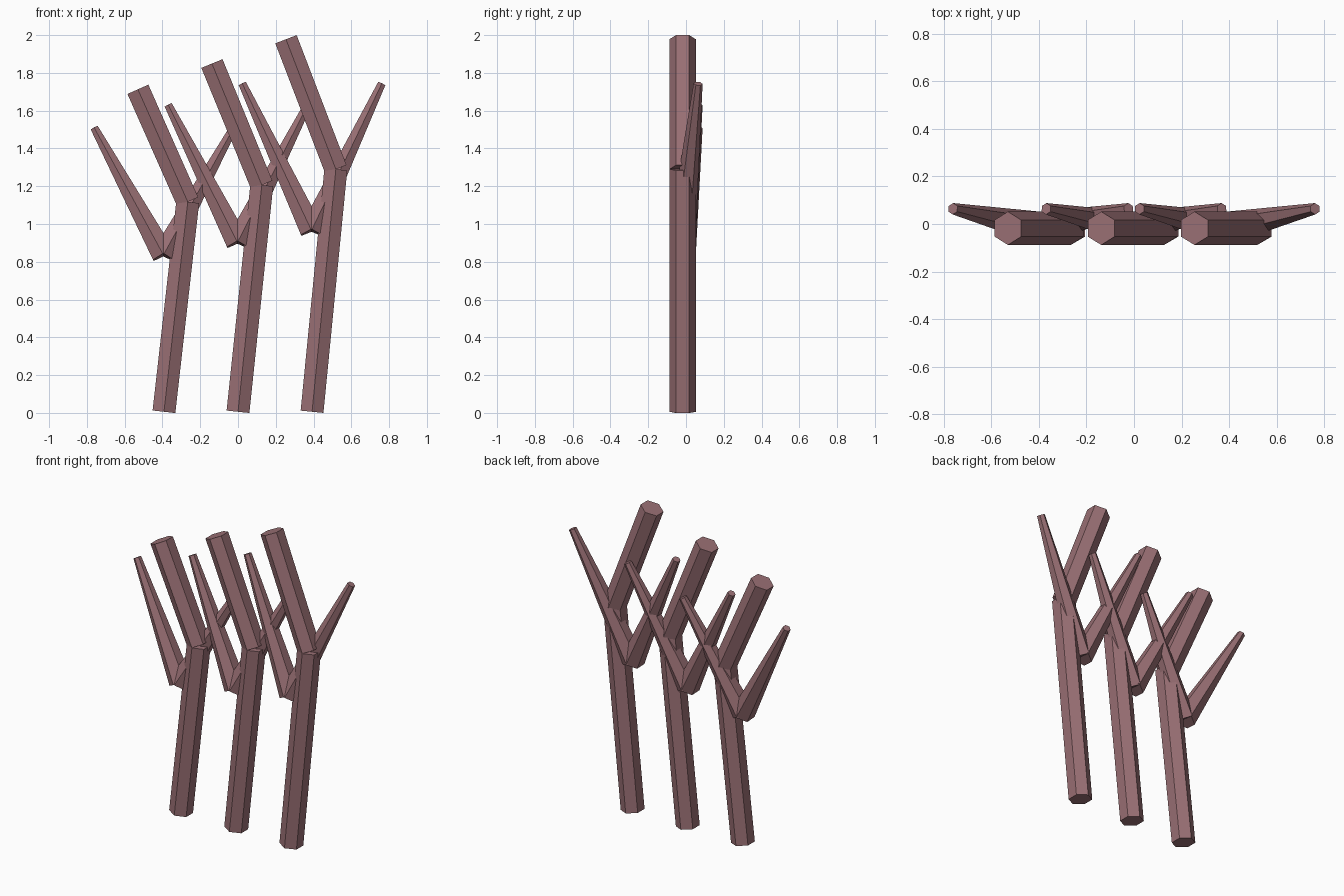
import bpy, bmesh
from mathutils import Vector, Matrix

if "Cube" in bpy.data.objects:
    bpy.data.objects.remove(bpy.data.objects["Cube"])

bark = bpy.data.materials.new("dusky_rose_bark")
bark.diffuse_color = (0.32, 0.16, 0.175, 1)
bark.use_nodes = True
bark.node_tree.nodes["Principled BSDF"].inputs["Base Color"].default_value = bark.diffuse_color

Y0 = -0.018   # depth of the trunk axis
R = 0.07      # hexagon radius


def limb(name, a, b, r1, r2):
    """Six-sided tapered limb from a to b, one corner edge facing front."""
    a, b = Vector(a), Vector(b)
    z = (b - a).normalized()
    x = Vector((0, 1, 0)).cross(z).normalized()
    y = z.cross(x)
    rot = Matrix((x, y, z)).transposed().to_4x4()
    bm = bmesh.new()
    bmesh.ops.create_cone(bm, cap_ends=True, segments=6, radius1=r1, radius2=r2,
                          depth=(b - a).length)
    # make sure a corner lies on the local y axis
    if not any(abs(v.co.x) < 1e-5 for v in bm.verts):
        bmesh.ops.rotate(bm, verts=bm.verts, matrix=Matrix.Rotation(0.5235988, 3, 'Z'))
    bm.transform(Matrix.Translation((a + b) / 2) @ rot)
    me = bpy.data.meshes.new(name)
    bm.to_mesh(me)
    bm.free()
    me.materials.append(bark)
    bpy.context.collection.objects.link(bpy.data.objects.new(name, me))


# Three leaning forked stems, each taller than the last
for i, s in enumerate((0.866, 0.935, 1.0)):
    x = (i - 1) * 0.392
    joint = (x + 0.126, Y0, 1.29 * s)
    limb(f"lower_stem_{i+1}", (x, Y0, 0.006), joint, R, R)
    limb(f"upper_stem_{i+1}", joint, (x - 0.138, Y0, 1.978 * s), R, R)
    # V-shaped pair of tapering branches
    for side, label in ((-1, "left"), (1, "right")):
        limb(f"{label}_branch_{i+1}", (x - 0.003, Y0, 0.966 * s),
             (x + side * 0.369, 0.064, 1.743 * s), R, 0.024)
